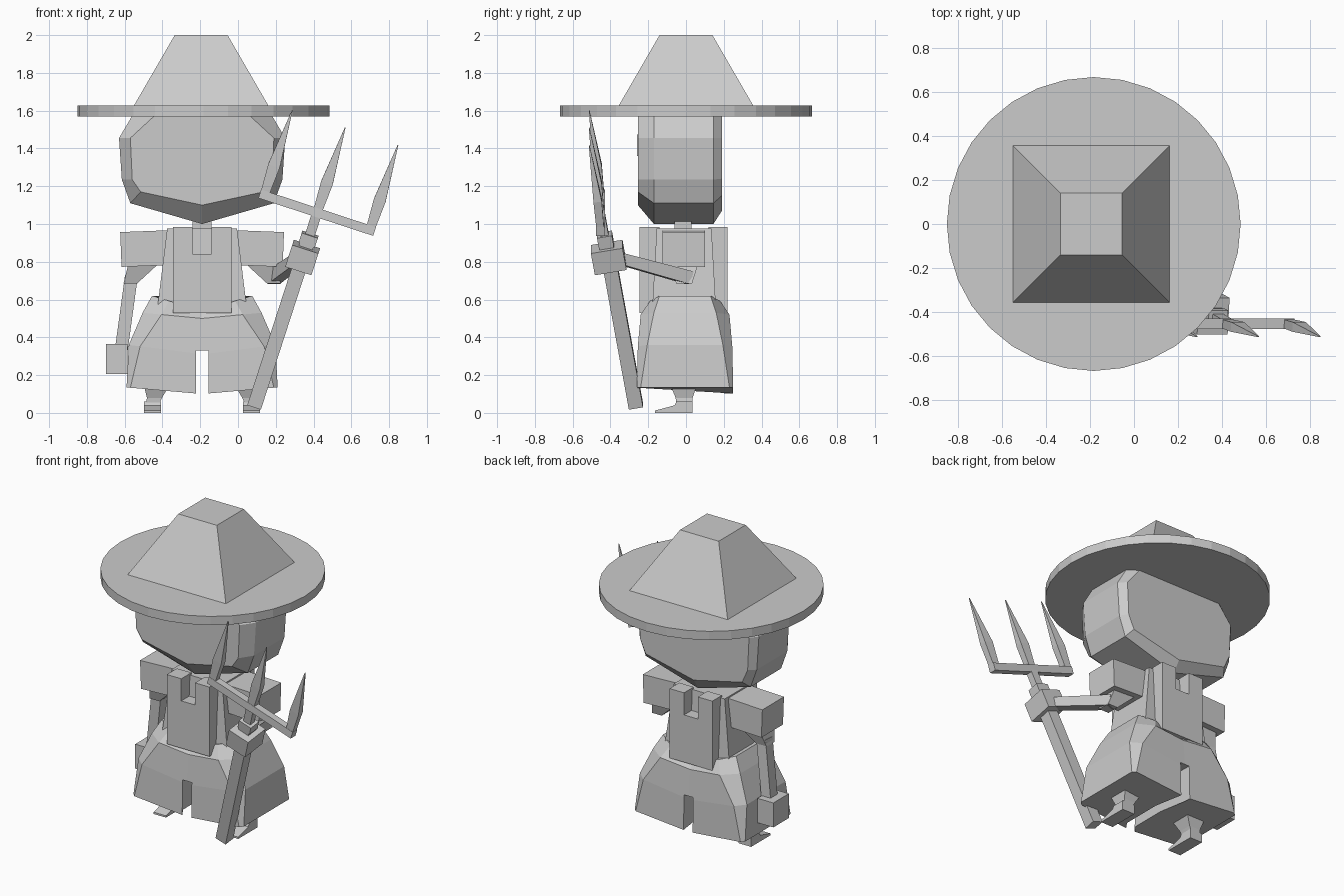
import bpy, bmesh, math
from mathutils import Vector, Matrix

if "Cube" in bpy.data.objects:
    bpy.data.objects.remove(bpy.data.objects["Cube"])

CX = -0.19  # body centre line
grey = bpy.data.materials.new("plain grey")
grey.use_nodes = True
grey.diffuse_color = (0.6, 0.6, 0.6, 1)
grey.node_tree.nodes["Principled BSDF"].inputs["Base Color"].default_value = (0.6, 0.6, 0.6, 1)


def finish(name, bm):
    bmesh.ops.recalc_face_normals(bm, faces=bm.faces)
    mesh = bpy.data.meshes.new(name)
    bm.to_mesh(mesh)
    bm.free()
    mesh.materials.append(grey)
    ob = bpy.data.objects.new(name, mesh)
    bpy.context.collection.objects.link(ob)
    return ob


def loft(name, rings):
    """Skin a stack of equal-length point rings and cap both ends."""
    bm = bmesh.new()
    loops = [[bm.verts.new(p) for p in ring] for ring in rings]
    n = len(loops[0])
    for a, b in zip(loops, loops[1:]):
        for i in range(n):
            j = (i + 1) % n
            bm.faces.new((a[i], a[j], b[j], b[i]))
    bm.faces.new(loops[0])
    bm.faces.new(loops[-1])
    return finish(name, bm)


def rect(x, y, z, hx, hy):
    return [(x + sx * hx, y + sy * hy, z) for sx, sy in ((-1, -1), (1, -1), (1, 1), (-1, 1))]


def box(name, x0, x1, y0, y1, z0, z1):
    x, y, hx, hy = (x0 + x1) / 2, (y0 + y1) / 2, (x1 - x0) / 2, (y1 - y0) / 2
    return loft(name, [rect(x, y, z0, hx, hy), rect(x, y, z1, hx, hy)])


def strut(name, stations):
    """Square bar through (point, half width, half depth) stations."""
    d = (Vector(stations[-1][0]) - Vector(stations[0][0])).normalized()
    ref = Vector((0, 1, 0)) if abs(d.y) < 0.8 else Vector((0, 0, 1))
    a = d.cross(ref).normalized()
    b = a.cross(d)
    rings = []
    for p, w, h in stations:
        p = Vector(p)
        rings.append([p + a * w * s + b * h * t for s, t in ((-1, -1), (1, -1), (1, 1), (-1, 1))])
    return loft(name, rings)


# Hat: round brim and four-sided crown
bm = bmesh.new()
bmesh.ops.create_cone(bm, cap_ends=True, segments=32, radius1=0.668, radius2=0.668, depth=0.057,
                      matrix=Matrix.Translation((-0.183, 0, 1.598)))
finish("hat_brim", bm)
loft("hat_crown", [rect(-0.195, 0, 1.62, 0.36, 0.36), rect(-0.195, 0, 2.0, 0.14, 0.14)])

# Head: rounded outline with bevelled front and back faces
outer = [(0, 1.0), (0.38, 1.11), (0.425, 1.235), (0.44, 1.455), (0.36, 1.59)]
front = [(0, 1.10), (0.325, 1.17), (0.37, 1.235), (0.38, 1.455), (0.25, 1.575)]
back = [(0, 1.07), (0.35, 1.15), (0.39, 1.24), (0.4, 1.455), (0.3, 1.58)]


def outline(half, y):
    pts = half + [(-x, z) for x, z in reversed(half[1:])]
    return [(CX + x, y, z) for x, z in pts]


loft("head", [outline(front, -0.255), outline(outer, -0.17),
              outline(outer, 0.145), outline(back, 0.19)])
for side, name in ((-1, "right_eye"), (1, "left_eye")):
    x = CX + side * 0.165
    box(name, x - 0.06, x + 0.06, -0.259, -0.252, 1.36, 1.475)
box("neck", CX - 0.05, CX + 0.05, -0.06, 0.03, 0.93, 1.04)

# Torso with notched front and back bibs
loft("torso", [rect(CX, -0.01, 0.53, 0.24, 0.17), rect(CX, -0.01, 0.975, 0.185, 0.145)])
for name, y0, y1 in (("front_bib", -0.245, -0.14), ("back_bib", 0.12, 0.22)):
    box(name, CX - 0.155, CX + 0.155, y0, y1, 0.53, 0.84)
    for s in (-1, 1):
        a, b = sorted((CX + s * 0.05, CX + s * 0.155))
        box(name + "_strap", a, b, y0, y1, 0.84, 0.985)


# Trousers: flared, chamfered stack with a slot between the legs
def octagon(z, hx, hy, cx, cy, drop):
    half = [(0, -hy), (hx - cx, -hy), (hx, -hy + cy), (hx, hy - cy), (hx - cx, hy), (0, hy)]
    pts = half + [(-x, y) for x, y in reversed(half[1:-1])]
    return [(CX + x, y - 0.005, z - drop * (1 - abs(x) / hx)) for x, y in pts]


trousers = loft("trousers", [octagon(0.135, 0.4, 0.255, 0.02, 0.02, 0.035),
                             octagon(0.36, 0.388, 0.25, 0.06, 0.05, 0.05),
                             octagon(0.53, 0.315, 0.235, 0.1, 0.07, 0.03),
                             octagon(0.62, 0.265, 0.185, 0.09, 0.05, 0.08)])
cutter = box("slot_cutter", CX - 0.033, CX + 0.033, -0.5, 0.5, 0.0, 0.33)
cutter.hide_render = True
mod = trousers.modifiers.new("slot", "BOOLEAN")
mod.operation = "DIFFERENCE"
mod.solver = "EXACT"
mod.object = cutter
bpy.context.view_layer.objects.active = trousers
bpy.ops.object.modifier_apply(modifier=mod.name)
bpy.data.objects.remove(cutter)

# Mirrored ankles, shoes, sleeves and cuffs
shoe = [(0.035, 0), (-0.165, 0), (-0.165, 0.012), (-0.06, 0.04), (-0.05, 0.06), (0.035, 0.06)]
for s, side in ((-1, "right"), (1, "left")):
    fx = CX + s * 0.262
    loft(side + "_ankle", [rect(fx, -0.01, 0.05, 0.035, 0.042),
                           rect(fx - s * 0.01, -0.01, 0.08, 0.04, 0.045),
                           rect(fx - s * 0.02, -0.012, 0.14, 0.065, 0.068)])
    loft(side + "_shoe", [[(fx + t, y, z) for y, z in shoe] for t in (-0.045, 0.045)])
    strut(side + "_sleeve", [((CX + s * 0.17, -0.012, 0.875), 0.092, 0.112),
                             ((CX + s * 0.43, -0.012, 0.865), 0.092, 0.112)])
    loft(side + "_cuff", [rect(CX + s * 0.38, -0.01, 0.685, 0.036, 0.042),
                          rect(CX + s * 0.31, -0.01, 0.79, 0.08, 0.075)])

# Hanging right arm
strut("right_arm", [((-0.565, -0.005, 0.72), 0.034, 0.036), ((-0.617, 0.015, 0.34), 0.034, 0.036)])
box("right_hand", -0.70, -0.585, -0.065, 0.095, 0.205, 0.365)

# Raised left arm
strut("left_arm", [((0.185, 0.02, 0.715), 0.035, 0.035), ((0.335, -0.38, 0.825), 0.03, 0.03)])

# Pitchfork, laid out along its leaning axis
foot = Vector((0.087, -0.265, 0.035))
lean = Vector((0.29, -0.164, 0.895)) / 0.895
bar = Vector((0.304, 0, -0.1))


def along(z):
    return foot + lean * (z - foot.z)


strut("left_hand", [(along(0.765), 0.073, 0.085), (along(0.88), 0.073, 0.085)])
strut("fork_shaft", [(along(0.035), 0.038, 0.038), (along(0.91), 0.038, 0.038)])
strut("fork_collar", [(along(0.895), 0.045, 0.04), (along(0.945), 0.045, 0.04)])
hub = along(1.06)
strut("fork_neck", [(along(0.92), 0.026, 0.022), (hub, 0.026, 0.022)])
strut("fork_crossbar", [(hub - bar, 0.024, 0.024), (hub + bar, 0.024, 0.024)])
for k, name in ((-0.92, "inner_tine"), (0, "middle_tine"), (0.92, "outer_tine")):
    base = hub + bar * k
    tip = base + Vector((0.148, -0.06, 0.45))
    strut(name, [(base, 0.023, 0.02), (base.lerp(tip, 0.35) + Vector((0, 0.006, 0)), 0.032, 0.022),
                 (tip, 0.002, 0.002)])
